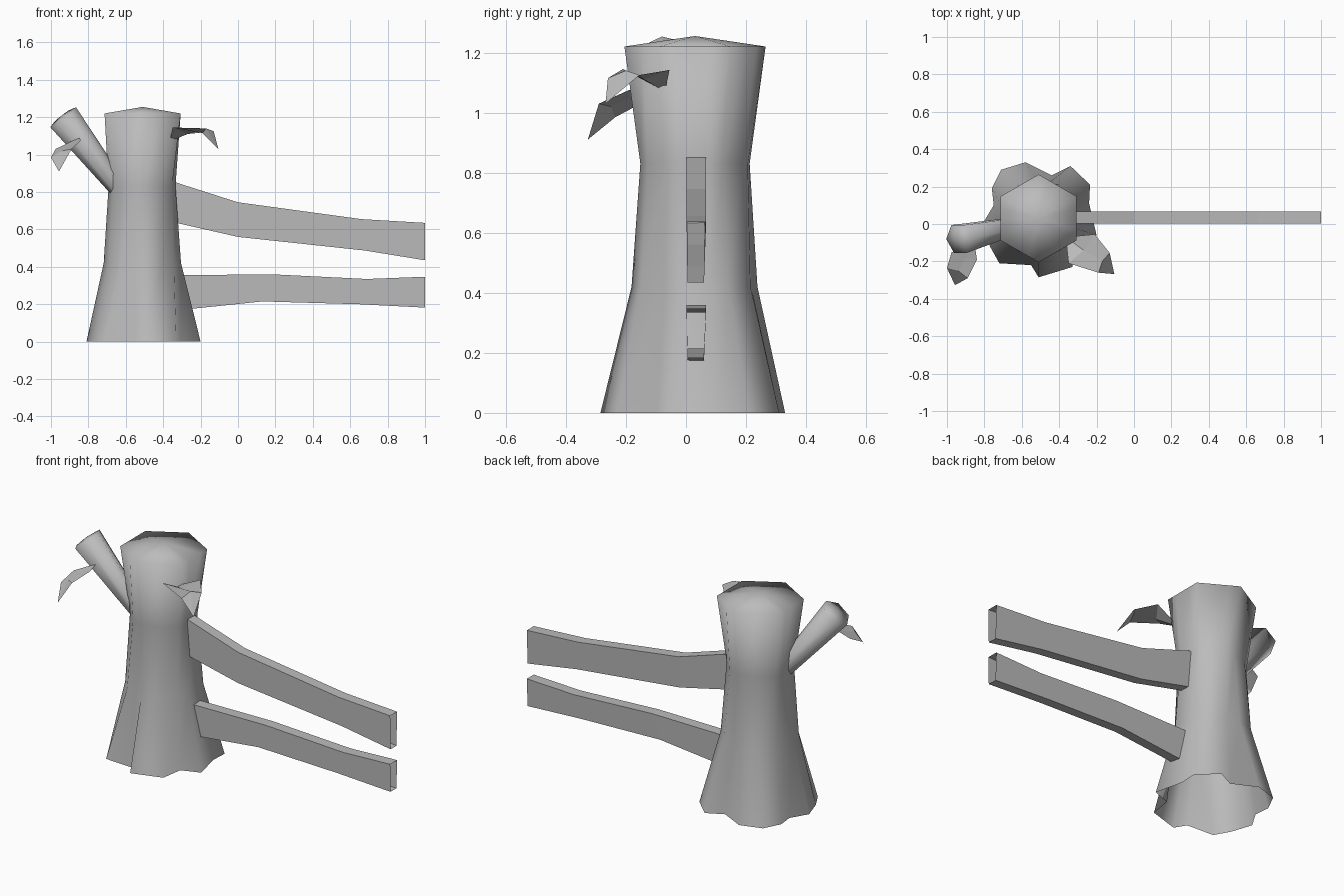
import bpy
import bmesh
from math import radians, cos, sin
from mathutils import Vector

cube = bpy.data.objects.get("Cube")
if cube:
    bpy.data.objects.remove(cube)

grey = bpy.data.materials.new("weathered_grey")
grey.use_nodes = True
colour = (0.5, 0.5, 0.5, 1)
grey.diffuse_color = colour
grey.node_tree.nodes["Principled BSDF"].inputs["Base Color"].default_value = colour


def finish(name, bm, smooth=False):
    bmesh.ops.recalc_face_normals(bm, faces=bm.faces[:])
    mesh = bpy.data.meshes.new(name)
    for face in bm.faces:
        face.smooth = smooth
    bm.to_mesh(mesh)
    bm.free()
    mesh.materials.append(grey)
    obj = bpy.data.objects.new(name, mesh)
    bpy.context.collection.objects.link(obj)
    return obj


def loft(bm, rings, closed=True):
    """Skin consecutive rows of points with quads."""
    rows = [[bm.verts.new(p) for p in ring] for ring in rings]
    for a, b in zip(rows, rows[1:]):
        n = len(a)
        for i in range(n if closed else n - 1):
            j = (i + 1) % n
            bm.faces.new((a[i], a[j], b[j], b[i]))
    return rows


def cap(bm, ring, point):
    """Close a ring with a low cone."""
    apex = bm.verts.new(point)
    for i, v in enumerate(ring):
        bm.faces.new((v, ring[(i + 1) % len(ring)], apex))


# Stump: root outline (x, y) and the bearing each root point follows upward
roots = [(-.58, .33, 90), (-.71, .29, 120), (-.76, .19, 150), (-.75, .10, 165),
         (-.81, .0, 180), (-.77, -.12, 210), (-.72, -.21, 240), (-.55, -.22, 255),
         (-.51, -.285, 270), (-.33, -.23, 300), (-.31, -.10, 330), (-.2, -.06, 345),
         (-.24, .11, 15), (-.235, .21, 30), (-.34, .31, 60), (-.44, .26, 75)]
centre = Vector((-.51, .03, 0))
foot, knee, waist, rim = [], [], [], []
for x, y, bearing in roots:
    a = radians(bearing)
    out = Vector((cos(a), sin(a), 0))
    hexagon = cos(radians(30)) / cos(radians((bearing - 30) % 60 - 30))
    base = Vector((x, y, 0))
    neck = centre + out * .182
    foot.append(base)
    knee.append(neck.lerp(base, .22) + Vector((0, 0, .42)))
    waist.append(neck + Vector((0, 0, .83)))
    rim.append(centre + out * .235 * hexagon + Vector((0, 0, 1.22)))
bm = bmesh.new()
rows = loft(bm, [foot, knee, waist, rim])
cap(bm, rows[-1], centre + Vector((0, 0, 1.255)))
finish("stump", bm, True)

# Side branch: six-sided, widening to a blunt tip
start, end = Vector((-.64, -.01, .82)), Vector((-.935, -.08, 1.2))
axis = (end - start).normalized()
side = axis.cross(Vector((0, 1, 0))).normalized()
across = axis.cross(side)
rings = []
for point, radius in ((start, .05), (end, .087)):
    rings.append([point + radius * (cos(radians(60 * i)) * side + sin(radians(60 * i)) * across)
                  for i in range(6)])
bm = bmesh.new()
rows = loft(bm, rings)
cap(bm, rows[-1], end + axis * .012)
finish("branch", bm, True)

# Fence rails: bent planks, open at the far end; stations are (x top, z top, x bottom, z bottom)
rails = {
    "upper_rail": [(-.36, .86, -.36, .642), (0, .745, 0, .56),
                   (.66, .655, .68, .487), (1, .635, 1, .435)],
    "lower_rail": [(-.33, .355, -.30, .17), (.18, .36, .13, .215),
                   (.69, .335, .65, .2), (1, .347, 1, .182)],
}
for name, stations in rails.items():
    bm = bmesh.new()
    loft(bm, [[(xt, .002, zt), (xt, .067, zt), (xb, .06, zb), (xb, .005, zb)]
              for xt, zt, xb, zb in stations])
    finish(name, bm)

# Leaves: folded blades given by root, rows of left / midrib / right, and tip
leaves = {
    "stump_leaf": ((-.365, -.07, 1.07),
                   [[(-.35, -.21, 1.145), (-.27, -.14, 1.11), (-.21, -.055, 1.142)],
                    [(-.19, -.26, 1.115), (-.17, -.2, 1.14), (-.13, -.155, 1.125)]],
                   (-.105, -.268, 1.03)),
    "branch_leaf": ((-.85, -.12, 1.09),
                    [[(-.975, -.15, 1.03), (-.9, -.185, 1.05), (-.84, -.19, 1.075)],
                     [(-1, -.235, .985), (-.94, -.25, 1.02), (-.89, -.29, 1.03)]],
                    (-.957, -.327, .91)),
}
for name, (root, blade, tip) in leaves.items():
    bm = bmesh.new()
    rows = loft(bm, blade, closed=False)
    for row, point in ((rows[0], root), (rows[-1], tip)):
        v = bm.verts.new(point)
        for a, b in zip(row, row[1:]):
            bm.faces.new((a, b, v))
    finish(name, bm)
